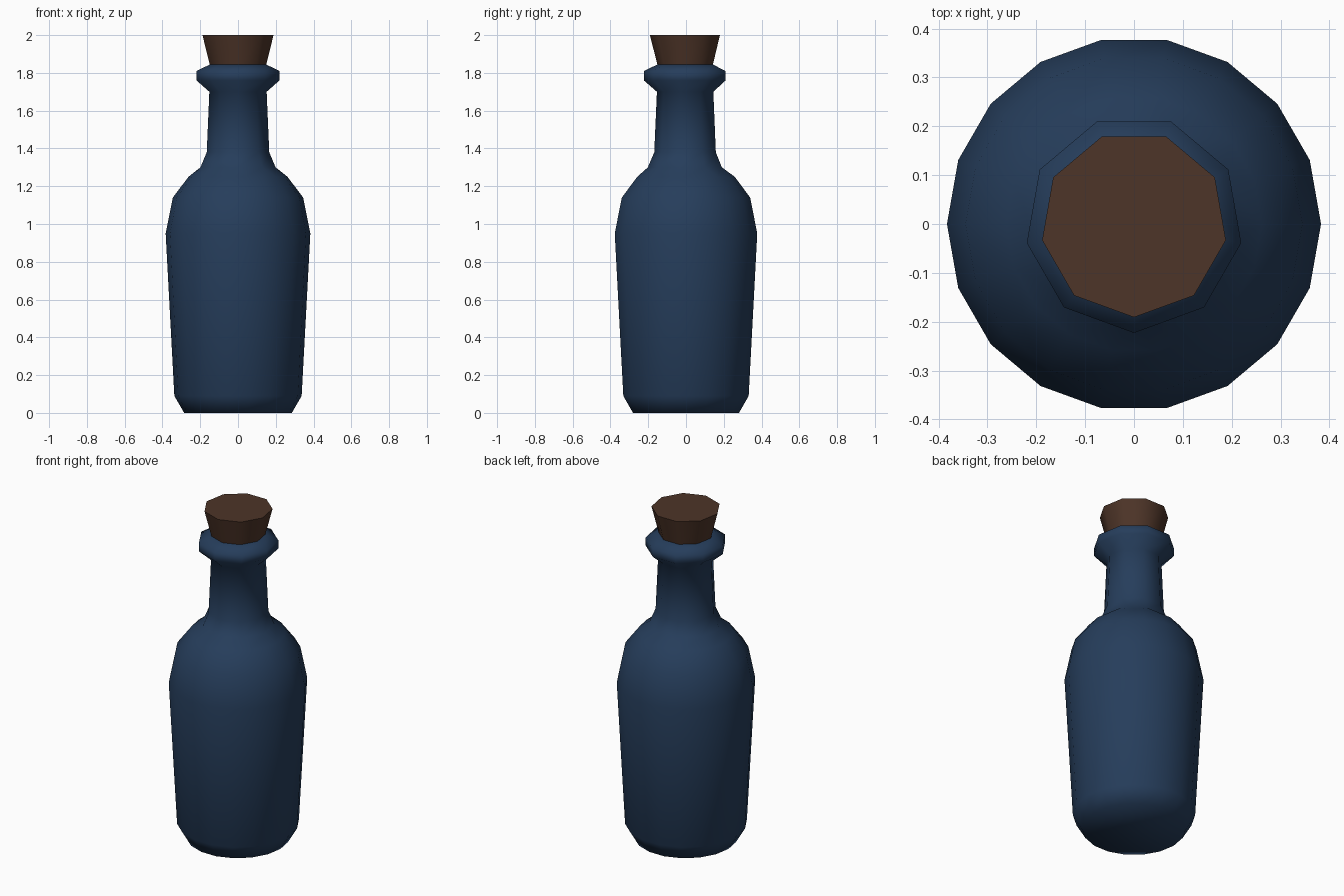
import bpy, bmesh
from math import sin, cos, radians

if "Cube" in bpy.data.objects:
    bpy.data.objects.remove(bpy.data.objects["Cube"])


def material(name, rgb):
    m = bpy.data.materials.new(name)
    m.diffuse_color = (*rgb, 1)
    m.use_nodes = True
    m.node_tree.nodes["Principled BSDF"].inputs["Base Color"].default_value = m.diffuse_color
    return m


def ring(bm, sides, start, r, z):
    angles = [radians(start + 360 * i / sides) for i in range(sides)]
    return [bm.verts.new((r * cos(a), r * sin(a), z)) for a in angles]


def loft(bm, sides, start, profile):
    """Stack rings of a round profile and join them with quads."""
    rings = [ring(bm, sides, start, r, z) for r, z in profile]
    for a, b in zip(rings, rings[1:]):
        for i in range(sides):
            j = (i + 1) % sides
            bm.faces.new((a[i], a[j], b[j], b[i]))
    return rings


def finish(bm, name, mat, angle):
    bmesh.ops.recalc_face_normals(bm, faces=bm.faces[:])
    me = bpy.data.meshes.new(name)
    bm.to_mesh(me)
    bm.free()
    me.materials.append(mat)
    ob = bpy.data.objects.new(name, me)
    bpy.context.collection.objects.link(ob)
    bpy.ops.object.select_all(action='DESELECT')
    ob.select_set(True)
    bpy.context.view_layer.objects.active = ob
    bpy.ops.object.shade_smooth_by_angle(angle=radians(angle))


glass = material("blue_glass", (0.019, 0.047, 0.105))
brown = material("cork_brown", (0.075, 0.035, 0.021))

# Bottle: 18-sided body below, 9-sided neck and lip above
bm = bmesh.new()
body = loft(bm, 18, -100, [(0.285, 0), (0.337, 0.09), (0.383, 0.95),
                           (0.345, 1.14), (0.262, 1.25)])
neck = loft(bm, 9, -90, [(0.202, 1.30), (0.168, 1.38), (0.154, 1.70),
                         (0.223, 1.76), (0.223, 1.81), (0.15, 1.845)])
bm.faces.new(body[0])
bm.faces.new(neck[-1])

# Shoulder: each neck corner meets one body edge, quads fill between
low, high = body[-1], neck[0]
for i in range(9):
    a, b, c = low[2 * i], low[2 * i + 1], low[(2 * i + 2) % 18]
    bm.faces.new((a, b, high[i]))
    bm.faces.new((b, c, high[(i + 1) % 9], high[i]))
finish(bm, "bottle", glass, 65)

# Cork stopper
bm = bmesh.new()
cork = loft(bm, 9, -90, [(0.148, 1.83), (0.191, 2.0)])
bm.faces.new(cork[0])
bm.faces.new(cork[-1])
finish(bm, "cork", brown, 50)
